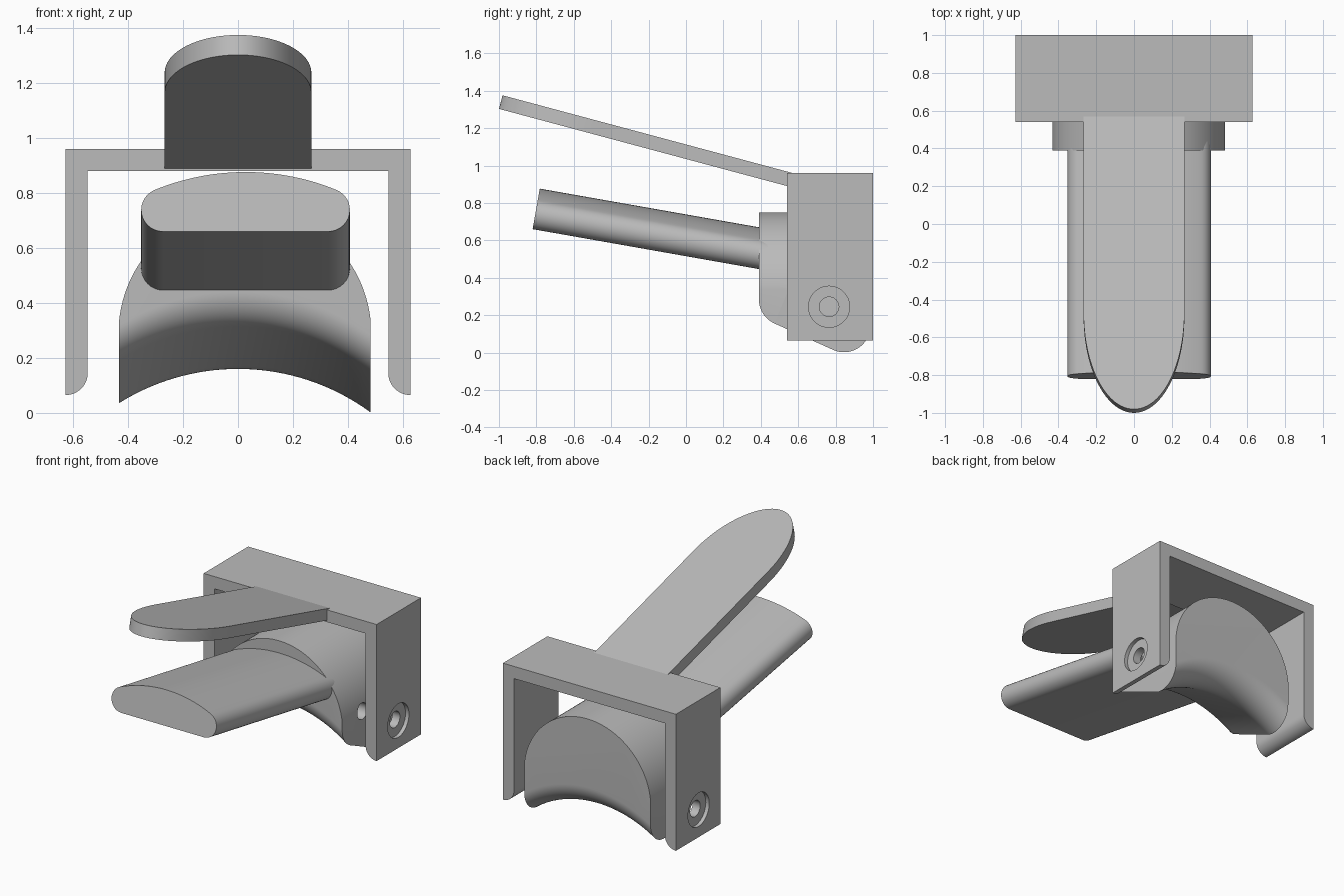
import bpy
import bmesh
from math import sin, cos, pi, radians, sqrt, atan
from mathutils import Vector, Matrix

cube = bpy.data.objects.get("Cube")
if cube:
    bpy.data.objects.remove(cube, do_unlink=True)

grey = bpy.data.materials.new("plain_grey")
grey.use_nodes = True
grey.diffuse_color = (0.5, 0.5, 0.5, 1)
grey.node_tree.nodes["Principled BSDF"].inputs["Base Color"].default_value = (0.5, 0.5, 0.5, 1)


def finish(obj):
    bpy.ops.object.select_all(action="DESELECT")
    obj.select_set(True)
    bpy.context.view_layer.objects.active = obj
    bpy.ops.object.shade_smooth_by_angle(angle=radians(30))


def add_object(name, bm):
    bmesh.ops.recalc_face_normals(bm, faces=bm.faces)
    mesh = bpy.data.meshes.new(name)
    bm.to_mesh(mesh)
    bm.free()
    mesh.materials.append(grey)
    obj = bpy.data.objects.new(name, mesh)
    bpy.context.collection.objects.link(obj)
    return obj


def loft(name, rings):
    """Closed solid skinned through equal rings of points, with flat end caps."""
    bm = bmesh.new()
    loops = [[bm.verts.new(p) for p in ring] for ring in rings]
    count = len(loops[0])
    for a, b in zip(loops, loops[1:]):
        for i in range(count):
            j = (i + 1) % count
            bm.faces.new((a[i], a[j], b[j], b[i]))
    bm.faces.new(loops[0])
    bm.faces.new(loops[-1])
    return add_object(name, bm)


def arc(cx, cy, r, start, end, steps, ry=None):
    ry = r if ry is None else ry
    angles = [radians(start + (end - start) * i / steps) for i in range(steps + 1)]
    return [(cx + r * cos(t), cy + ry * sin(t)) for t in angles]


def drill(obj, x, y, z, radius, depth):
    """Cut a round hole along x, centred on the given point."""
    bm = bmesh.new()
    place = Matrix.Translation((x, y, z)) @ Matrix.Rotation(pi / 2, 4, "Y")
    bmesh.ops.create_cone(bm, cap_ends=True, segments=48, radius1=radius,
                          radius2=radius, depth=depth, matrix=place)
    cutter = add_object("hole_cutter", bm)
    cutter.hide_render = True
    mod = obj.modifiers.new("hole", "BOOLEAN")
    mod.operation = "DIFFERENCE"
    mod.solver = "EXACT"
    mod.object = cutter
    bpy.context.view_layer.objects.active = obj
    bpy.ops.object.modifier_apply(modifier=mod.name)
    bpy.data.objects.remove(cutter, do_unlink=True)


# Bracket: U-shaped channel with rounded inner feet
HALF, WALL, FOOT, TOP = 0.627, 0.08, 0.065, 0.96
right_foot = arc(HALF, FOOT + WALL, WALL, 270, 180, 12)
half = [(HALF, TOP)] + right_foot + [(HALF - WALL, TOP - WALL)]
profile = half + [(-x, z) for x, z in reversed(half)]
bracket = loft("bracket", [[(x, y, z) for x, z in profile] for y in (0.54, 1.0)])
drill(bracket, 0, 0.765, 0.245, 0.052, 2)
for side in (-1, 1):
    drill(bracket, side * HALF, 0.765, 0.245, 0.11, 0.05)
finish(bracket)

# Saddle body: domed top, arched underside that falls to the back
MID, RADIUS, ARCH, ROUND = 0.025, 0.46, 0.815, 0.14
slope = 0.45
tilt = 90 + atan(slope) * 180 / pi
front_y, back_y = 0.39 + ROUND, 0.985 - ROUND
path = (arc(front_y, ROUND + (back_y - front_y) * slope, ROUND, -180, -tilt, 12)
        + arc(back_y, ROUND, ROUND, -tilt, 0, 20))
dome = arc(MID, 0.29, RADIUS, 6, 174, 56)
edge_drop = sqrt(ARCH ** 2 - 0.485 ** 2)
left_x, right_x = dome[-1][0], dome[0][0]
under = [left_x + (right_x - left_x) * i / 32 for i in range(33)]
sections = []
for y, base in path:
    belly = [(x, base + sqrt(ARCH ** 2 - x * x) - edge_drop) for x in under]
    sections.append([(x, y, z) for x, z in dome + belly])
body = loft("saddle_body", sections)
drill(body, MID, 0.60, 0.33, 0.052, 2)
finish(body)


def tilted(origin, degrees):
    """Return a mapper from (across, along, up) to a bar sloping down to the back."""
    t = radians(degrees)
    along, up = Vector((0, cos(t), -sin(t))), Vector((0, sin(t), cos(t)))
    start = Vector(origin)
    return lambda u, s, v: start + Vector((u, 0, 0)) + along * s + up * v


# Lower grip: flat underside, round edges, gently crowned top
place = tilted((0.0275, -0.82, 0.66), 10)
edge = arc(0.30, 0.08, 0.08, -90, 67, 14)
crown = arc(0, 0.22 - 0.86, 0.86, 67.2, 90, 12)[1:]
grip_half = edge + crown
grip = grip_half + [(-u, v) for u, v in reversed(grip_half[:-1])]
finish(loft("lower_grip", [[place(u, s, v) for u, v in grip] for s in (0, 1.29)]))

# Upper lever: thin plate with an elliptical tip
place = tilted((0, -1.0, 1.303), 15)
outline = arc(0, 0.53, 0.267, 180, 360, 48, ry=0.53) + [(0.267, 1.615), (-0.267, 1.615)]
finish(loft("upper_lever", [[place(u, s, v) for u, s in outline] for v in (0, 0.075)]))
